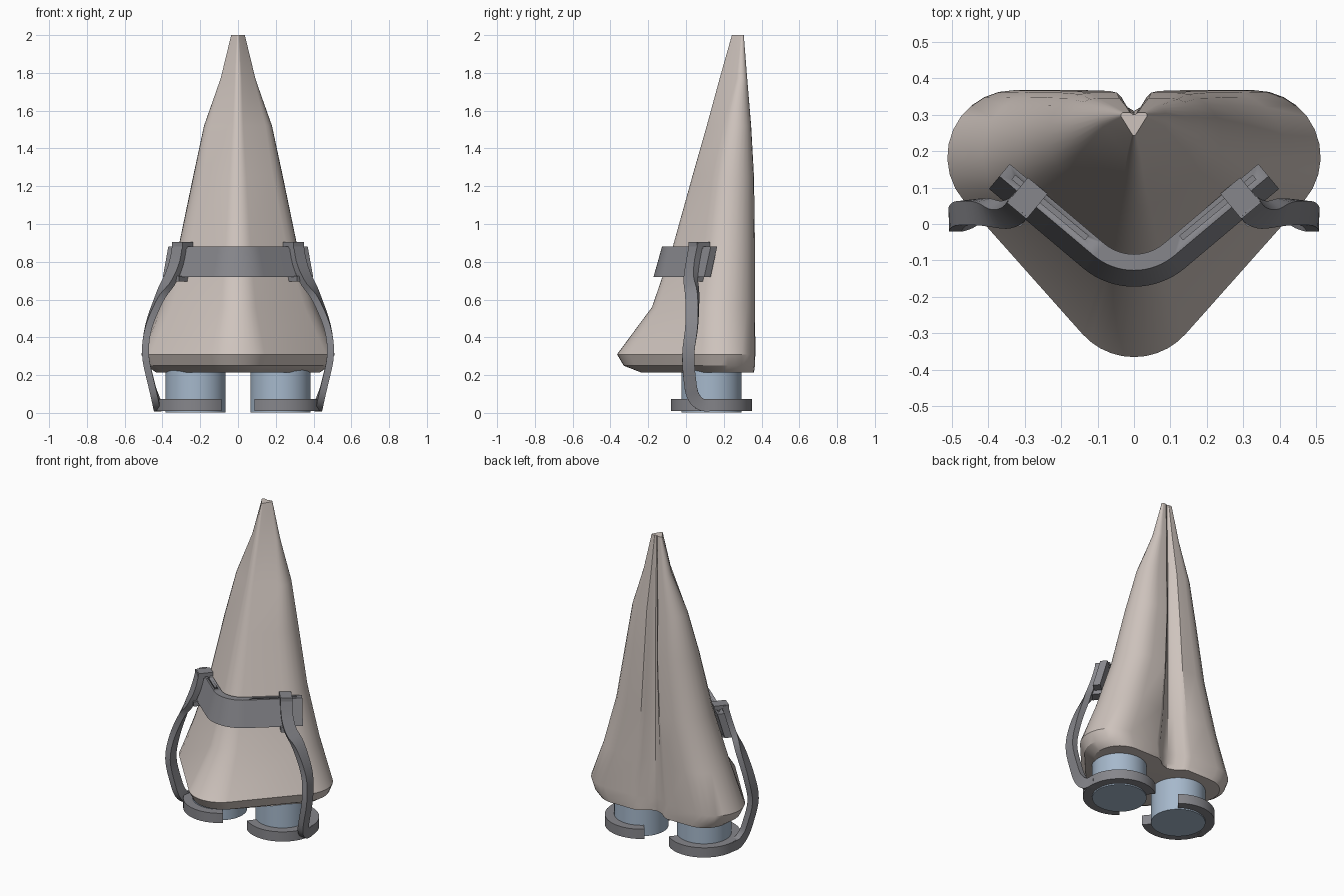
import bpy, bmesh
from math import sin, cos, pi, radians, acos, atan2, hypot
from mathutils import Vector, Matrix

if "Cube" in bpy.data.objects:
    bpy.data.objects.remove(bpy.data.objects["Cube"])


def material(name, c):
    m = bpy.data.materials.new(name)
    m.diffuse_color = (*c, 1)
    m.use_nodes = True
    m.node_tree.nodes["Principled BSDF"].inputs["Base Color"].default_value = m.diffuse_color
    return m


SKIN = material("skin", (0.62, 0.55, 0.51))
BLUE = material("tube_blue", (0.38, 0.48, 0.60))
GREY = material("dark_grey", (0.24, 0.24, 0.26))


def finish(name, bm, mat, mirror=False, angle=30):
    bmesh.ops.recalc_face_normals(bm, faces=bm.faces)
    me = bpy.data.meshes.new(name)
    bm.to_mesh(me)
    bm.free()
    me.materials.append(mat)
    ob = bpy.data.objects.new(name, me)
    bpy.context.collection.objects.link(ob)
    bpy.ops.object.select_all(action='DESELECT')
    ob.select_set(True)
    bpy.context.view_layer.objects.active = ob
    bpy.ops.object.shade_smooth_by_angle(angle=radians(angle))
    if mirror:
        ob.modifiers.new("mirror", 'MIRROR')
    return ob


def loft(name, sections, mat, mirror=False, angle=30):
    bm = bmesh.new()
    rows = [[bm.verts.new(p) for p in s] for s in sections]
    n = len(rows[0])
    for a, b in zip(rows, rows[1:]):
        for i in range(n):
            j = (i + 1) % n
            bm.faces.new((a[i], a[j], b[j], b[i]))
    bm.faces.new(rows[0])
    bm.faces.new(rows[-1])
    return finish(name, bm, mat, mirror, angle)


def box(name, centre, size, rot_z, mirror=True):
    bm = bmesh.new()
    m = Matrix.Translation(centre) @ Matrix.Rotation(rot_z, 4, 'Z') @ Matrix.Diagonal((*size, 1))
    bmesh.ops.create_cube(bm, size=1, matrix=m)
    return finish(name, bm, GREY, mirror)


# nose body: heart-shaped sections (two rear lobes, rounded front, rear groove)
def heart(z, w, yf, yb, rl, rf, yn):
    cx, cy, cf = w - rl, yb - rl, yf + rf
    th = atan2(cy - cf, cx) - acos((rf - rl) / hypot(cx, cy - cf))
    half = []
    for i in range(6):
        a = -pi / 2 + (th + pi / 2) * i / 5
        half.append((rf * cos(a), cf + rf * sin(a)))
    for i in range(11):
        a = th + (pi / 2 - th) * i / 10
        half.append((cx + rl * cos(a), cy + rl * sin(a)))
    for fx, fy in ((.4, 0), (.29, .25), (.16, .78), (0, 1)):
        half.append((cx * fx, yb + (yn - yb) * fy))
    pts = half + [(-x, y) for x, y in half[-2:0:-1]]
    return [(x, y, z) for x, y in pts]


levels = [(.215, .435, -.24, .36, .15, .15, .30),
          (.25, .485, -.33, .365, .175, .18, .305),
          (.31, .512, -.365, .367, .183, .19, .31),
          (.56, .415, -.18, .366, .17, .15, .31),
          (.88, .315, -.07, .365, .15, .11, .31),
          (1.25, .238, .033, .36, .12, .08, .31),
          (1.52, .18, .11, .345, .08, .05, .31),
          (1.77, .092, .178, .324, .035, .025, .305),
          (2.0, .036, .243, .306, .008, .006, .30)]
loft("nose_body", [heart(*l) for l in levels], SKIN)

# nostril tubes
bm = bmesh.new()
bmesh.ops.create_cone(bm, cap_ends=True, segments=40, radius1=.16, radius2=.16, depth=.26,
                      matrix=Matrix.Translation((.225, .135, .132)))
finish("nostril_tube", bm, BLUE, True)

# open clip rings around the tubes
ring = []
for i in range(37):
    a = radians(-130 + 260 * i / 36)
    ring.append([(.225 + r * cos(a), .135 + r * sin(a), z)
                 for r, z in ((.16, .01), (.215, .01), (.215, .073), (.16, .073))])
loft("clip_ring", ring, GREY, True)

# bridge strap: rounded V, leaning outward toward its lower edge
ANG = atan2(.195, .235)
ALONG = Vector((cos(ANG), sin(ANG), 0))
OUT = Vector((sin(ANG), -cos(ANG), 0))
line = []
R, start = .13, Vector((.11, -.055, 0))
arc_centre = Vector((0, -.105 + .15, 0))
for i in range(9):
    a = ANG * i / 8
    n = Vector((sin(a), -cos(a), 0))
    line.append((arc_centre + n * .15, n))
line.append((Vector((.355, .148, 0)), OUT))
line = [(Vector((-p.x, p.y, 0)), Vector((-n.x, n.y, 0))) for p, n in line[:0:-1]] + line
strap = loft("bridge_strap", [[p + n * o + Vector((0, 0, z)) for o, z in
             ((-.022, .88), (.022, .88), (.067, .72), (.023, .72))] for p, n in line], GREY)

# slots along the top edge of the strap
for s in (1, -1):
    cut = box("slot_cutter", (s * .23, .045, .88), (.26, .014, .06), s * ANG, False)
    cut.hide_render = True
    mod = strap.modifiers.new("slot", 'BOOLEAN')
    mod.operation, mod.solver, mod.object = 'DIFFERENCE', 'EXACT', cut
    bpy.context.view_layer.objects.active = strap
    bpy.ops.object.modifier_apply(modifier="slot")
    bpy.data.objects.remove(cut)

# hooks that grip the strap above and below
base = Vector((.28, .086, 0))
box("upper_hook", base + OUT * .02 + Vector((0, 0, .887)), (.07, .09, .034), ANG)
box("lower_hook", base + OUT * .055 + Vector((0, 0, .71)), (.07, .075, .03), ANG)

# side arms: rectangular sweep from ring to strap (x, y, z, facing angle, width)
path = [(.422, .15, .042, 0, .062), (.428, .085, .043, 0, .064), (.44, .04, .085, 0, .066),
        (.46, .022, .16, 0, .066), (.49, .012, .31, 0, .064), (.472, .03, .46, -4, .066),
        (.41, .033, .62, -15, .068), (.358, .025, .71, -38, .07), (.325, .036, .80, -50, .07),
        (.308, .055, .90, -50, .07)]
pts = [Vector(p) for p in path]
fine = []
for i in range(len(pts) - 1):
    p0, p1, p2, p3 = pts[max(i - 1, 0)], pts[i], pts[i + 1], pts[min(i + 2, len(pts) - 1)]
    for k in range(4):
        t = k / 4
        fine.append(.5 * (2 * p1 + (p2 - p0) * t + (2 * p0 - 5 * p1 + 4 * p2 - p3) * t * t
                          + (3 * p1 - p0 - 3 * p2 + p3) * t ** 3))
fine.append(pts[-1])
sections = []
for i, p in enumerate(fine):
    c = Vector(p[:3])
    tan = (Vector(fine[min(i + 1, len(fine) - 1)][:3]) - Vector(fine[max(i - 1, 0)][:3])).normalized()
    a = radians(p[3])
    n = Vector((cos(a), sin(a), 0))
    n = (n - tan * n.dot(tan)).normalized()
    b = tan.cross(n)
    sections.append([c + n * u * .018 + b * v * p[4] / 2
                     for u, v in ((-1, -1), (1, -1), (1, 1), (-1, 1))])
loft("side_arm", sections, GREY, True, 40)
